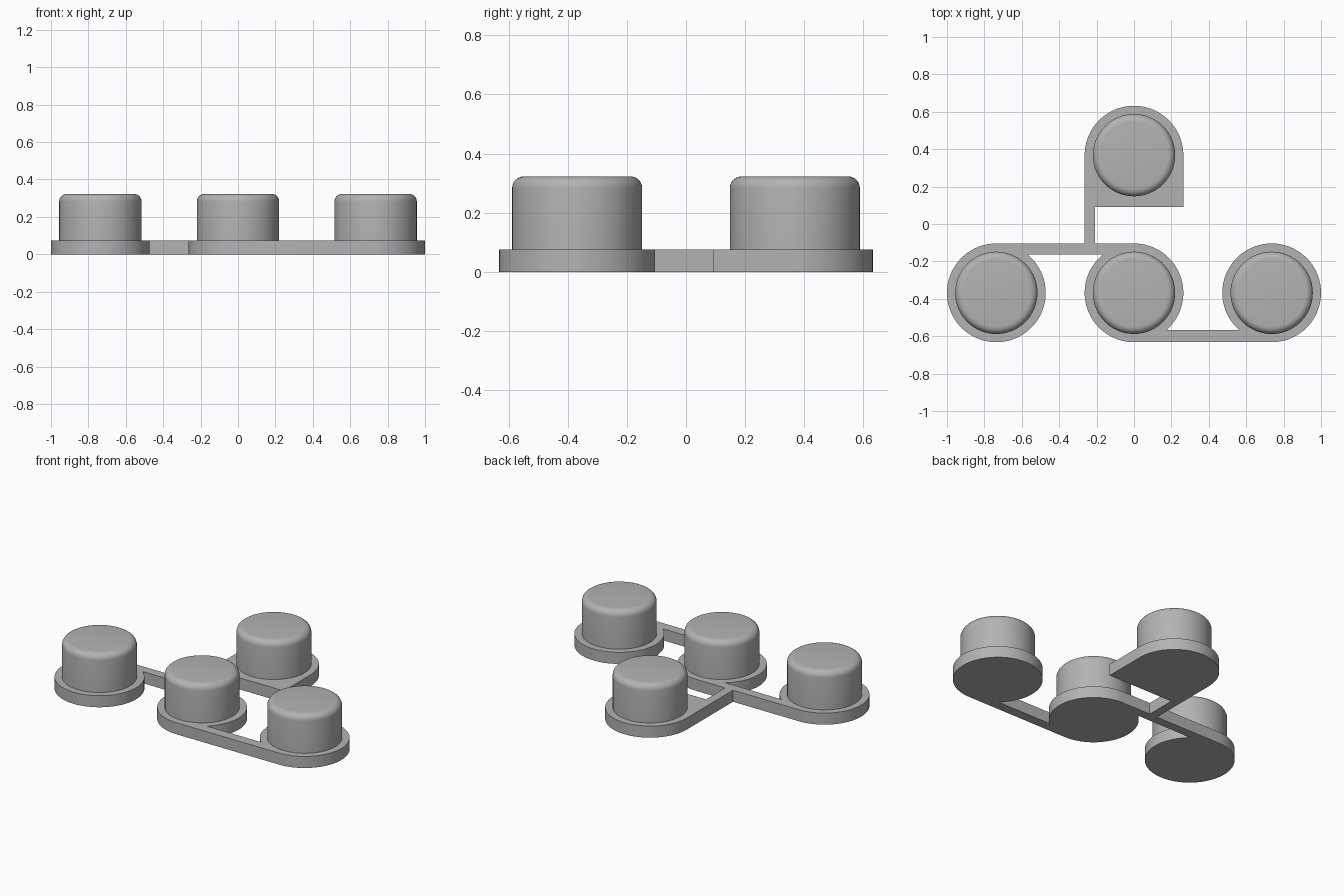
import bpy, bmesh, math

if "Cube" in bpy.data.objects:
    bpy.data.objects.remove(bpy.data.objects["Cube"])

R, CAP_R = 0.264, 0.22          # base disc and button radii
S = 0.736                       # button spacing
H, TOP, ROUND = 0.075, 0.323, 0.04
Y = S / 2

grey = bpy.data.materials.new("plain grey")
grey.diffuse_color = (0.45, 0.45, 0.45, 1)
grey.use_nodes = True
grey.node_tree.nodes["Principled BSDF"].inputs["Base Color"].default_value = grey.diffuse_color


def finish(name, bm):
    bmesh.ops.recalc_face_normals(bm, faces=bm.faces)
    mesh = bpy.data.meshes.new(name)
    bm.to_mesh(mesh)
    bm.free()
    mesh.materials.append(grey)
    obj = bpy.data.objects.new(name, mesh)
    bpy.context.collection.objects.link(obj)
    bpy.ops.object.select_all(action='DESELECT')
    obj.select_set(True)
    bpy.context.view_layer.objects.active = obj
    bpy.ops.object.shade_smooth_by_angle(angle=math.radians(35))
    return obj


def arc(cx, cy, start, end):
    n = max(2, round(abs(end - start) / 5))
    angles = [math.radians(start + (end - start) * i / n) for i in range(n + 1)]
    return [(cx + R * math.cos(a), cy + R * math.sin(a)) for a in angles]


# Base plate: discs joined by thin bars, one continuous outline
low = math.degrees(math.asin(0.2 / R))       # where the front bar meets a disc
high = math.degrees(math.asin(0.205 / R))    # where the left bar meets a disc
outline = arc(S, -Y, -90, 180 + low)
outline += arc(0, -Y, -low, 90)
outline += [(-0.208, R - Y), (-0.208, 0.092), (R, 0.092)]
outline += arc(0, Y, 0, 180)
outline += [(-R, R - Y)]
outline += arc(-S, -Y, 90, 360 + high)
outline += arc(0, -Y, 180 - high, 270)

bm = bmesh.new()
face = bm.faces.new([bm.verts.new((x, y, 0)) for x, y in outline])
ext = bmesh.ops.extrude_face_region(bm, geom=[face], use_keep_orig=True)
bmesh.ops.translate(bm, vec=(0, 0, H),
                    verts=[v for v in ext["geom"] if isinstance(v, bmesh.types.BMVert)])
bmesh.ops.triangulate(bm, faces=[f for f in bm.faces if len(f.verts) > 4])
finish("base_plate", bm)


# Round buttons: lathed wall with a rounded top rim
def button(name, cx, cy, sides=64):
    profile = [(CAP_R, H)]
    for i in range(7):
        a = math.radians(15 * i)
        profile.append((CAP_R - ROUND + ROUND * math.cos(a),
                        TOP - ROUND + ROUND * math.sin(a)))
    bm = bmesh.new()
    rings = [[bm.verts.new((cx + r * math.cos(math.tau * k / sides),
                            cy + r * math.sin(math.tau * k / sides), z))
              for k in range(sides)] for r, z in profile]
    for a, b in zip(rings, rings[1:]):
        for k in range(sides):
            j = (k + 1) % sides
            bm.faces.new((a[k], a[j], b[j], b[k]))
    bm.faces.new(rings[-1])
    finish(name, bm)


button("left_button", -S, -Y)
button("middle_button", 0, -Y)
button("right_button", S, -Y)
button("back_button", 0, Y)
